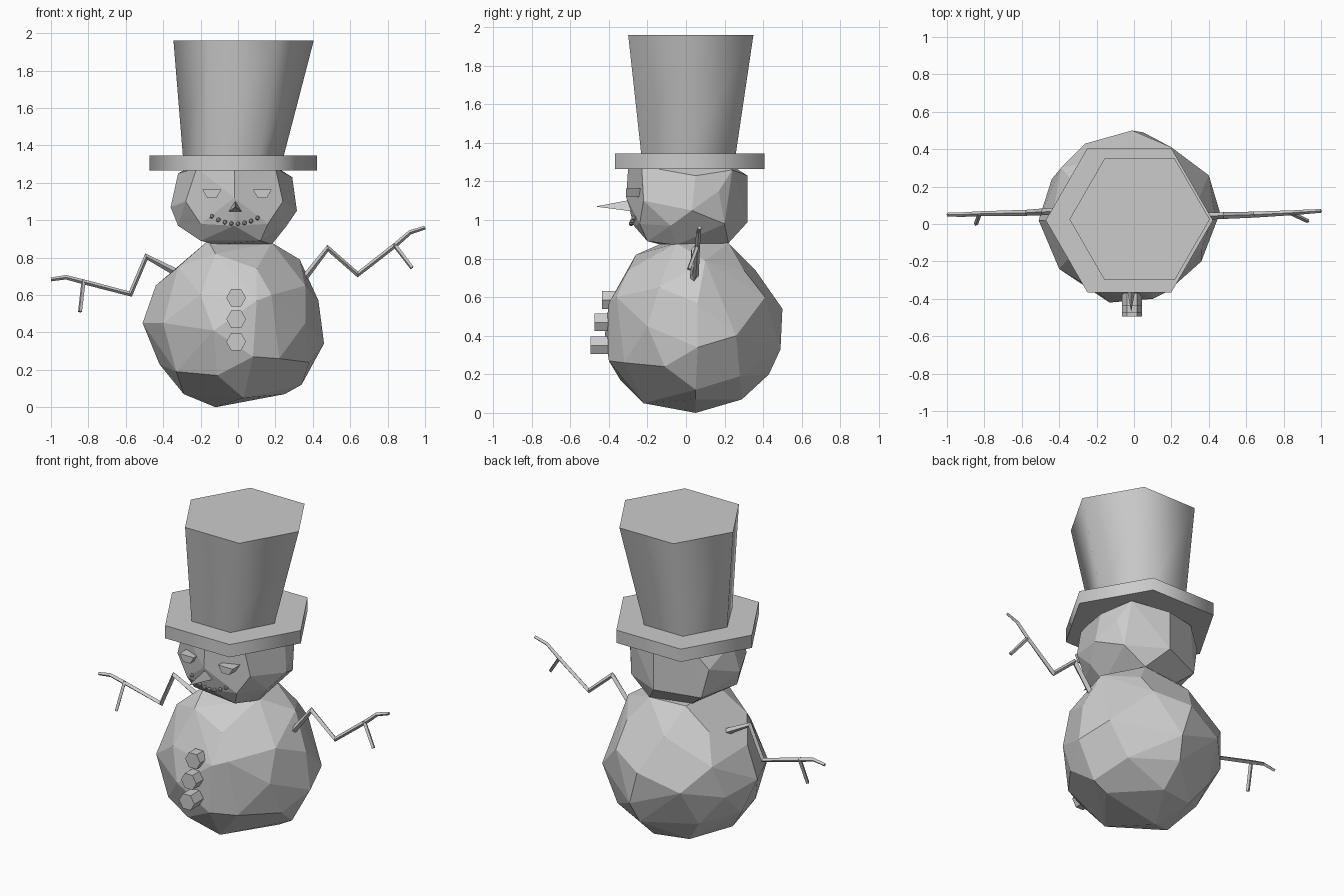
import bpy
import bmesh
from math import radians, sin, cos, pi
from mathutils import Vector, Matrix

default_cube = bpy.data.objects.get("Cube")
if default_cube:
    bpy.data.objects.remove(default_cube, do_unlink=True)

# One plain grey for everything
grey = bpy.data.materials.new("plain_grey")
grey.use_nodes = True
grey.diffuse_color = (0.6, 0.6, 0.6, 1)
grey.node_tree.nodes["Principled BSDF"].inputs["Base Color"].default_value = grey.diffuse_color


def finish(name, bm, smooth_sides=False):
    """Turn a bmesh into a named object; optionally smooth its upright faces."""
    bmesh.ops.recalc_face_normals(bm, faces=bm.faces)
    for face in bm.faces:
        face.smooth = smooth_sides and abs(face.normal.z) < 0.5
    mesh = bpy.data.meshes.new(name)
    bm.to_mesh(mesh)
    bm.free()
    mesh.materials.append(grey)
    obj = bpy.data.objects.new(name, mesh)
    bpy.context.collection.objects.link(obj)
    return obj


def faceted_ball(name, points):
    """Chiselled snowball: convex hull around a few corner points."""
    bm = bmesh.new()
    for point in points:
        bm.verts.new(point)
    bmesh.ops.convex_hull(bm, input=bm.verts)
    loose = [v for v in bm.verts if not v.link_faces]
    bmesh.ops.delete(bm, geom=loose, context='VERTS')
    bmesh.ops.dissolve_limit(bm, angle_limit=radians(6), verts=bm.verts, edges=bm.edges)
    return finish(name, bm)


def loft(name, bottom, top, smooth_sides=False):
    """Closed prism between two matching outlines."""
    bm = bmesh.new()
    low = [bm.verts.new(p) for p in bottom]
    high = [bm.verts.new(p) for p in top]
    bm.faces.new(low)
    bm.faces.new(high)
    for i in range(len(low)):
        j = (i + 1) % len(low)
        bm.faces.new((low[i], low[j], high[j], high[i]))
    return finish(name, bm, smooth_sides)


def hexagon(x, y, z, radius, stretch=1.0):
    """Level hexagon with corners pointing left and right."""
    return [Vector((x + radius * cos(i * pi / 3), y + stretch * radius * sin(i * pi / 3), z))
            for i in range(6)]


def upright(x, z, radius, y, angles):
    """Outline facing the front, corners at the given angles."""
    return [Vector((x + radius * cos(radians(a)), y, z + radius * sin(radians(a))))
            for a in angles]


def twig(name, path):
    """Square branch along (x, y, z, radius) points."""
    curve = bpy.data.curves.new(name, 'CURVE')
    curve.dimensions = '3D'
    curve.bevel_depth = 1.0
    curve.bevel_resolution = 0
    curve.use_fill_caps = True
    spline = curve.splines.new('POLY')
    spline.points.add(len(path) - 1)
    for point, (x, y, z, radius) in zip(spline.points, path):
        point.co = (x, y, z, 1)
        point.radius = radius
    spline.use_smooth = False
    curve.materials.append(grey)
    obj = bpy.data.objects.new(name, curve)
    bpy.context.collection.objects.link(obj)
    bpy.ops.object.select_all(action='DESELECT')
    obj.select_set(True)
    bpy.context.view_layer.objects.active = obj
    bpy.ops.object.convert(target='MESH')


# Body
faceted_ball("body", [
    (-.12, .05, 0), (.03, -.22, .05), (-.29, -.05, .07), (.25, .05, .07),
    (.02, .29, .07), (-.2, .25, .08),
    (-.11, -.34, .17), (.22, -.32, .26), (-.33, -.22, .19), (.34, .05, .12),
    (.28, .28, .19), (.02, .43, .2), (-.3, .3, .22), (-.42, .05, .23), (.38, -.11, .24),
    (-.13, -.42, .41), (.08, -.4, .27), (-.4, -.24, .45), (-.51, .02, .45),
    (.46, .06, .34), (.4, .26, .4), (.05, .49, .33), (-.26, .43, .45),
    (.36, -.2, .45), (-.44, .24, .4),
    (-.01, .5, .54), (.2, .41, .6), (.1, -.4, .57), (.18, -.36, .6), (-.2, -.36, .6),
    (.43, .06, .57), (-.39, .3, .6), (.36, -.14, .65), (-.44, .02, .65),
    (.1, -.3, .74), (-.32, -.15, .75), (.33, .1, .79), (.2, .3, .74),
    (-.1, .36, .74), (-.3, .2, .76), (-.12, -.26, .82),
    (-.16, -.1, .89), (.18, -.05, .88), (.1, .22, .88), (-.14, .2, .88)])

# Head
faceted_ball("head", [
    (-.12, -.12, .87), (.18, -.05, .87), (.1, .22, .88), (-.15, .15, .88),
    (-.2, -.15, .89), (.12, -.2, .89),
    (-.02, -.27, .97), (.26, -.08, .97), (.24, .2, .98), (0, .32, .99),
    (-.26, .22, .97), (-.32, -.05, .97), (-.2, -.22, .98), (.16, -.24, .98),
    (-.36, -.02, 1.07), (.315, .03, 1.05), (-.28, -.2, 1.1), (.24, -.22, 1.1),
    (-.02, -.31, 1.12), (.27, .17, 1.15), (-.3, .2, 1.15),
    (-.32, 0, 1.25), (.29, .05, 1.23), (0, .32, 1.23), (-.02, -.3, 1.27),
    (.2, -.23, 1.28), (-.22, -.23, 1.28), (.22, .24, 1.26), (-.22, .24, 1.26),
    (-.02, .02, 1.42)])

# Top hat: brim and flared, slightly leaning crown
loft("hat_brim", hexagon(-.025, .02, 1.265, .447), hexagon(-.025, .02, 1.345, .447), True)
loft("hat_crown", hexagon(-.025, .013, 1.345, .27, 1.05), hexagon(.03, .025, 1.96, .375), True)

# Half-hexagon eyes, flat side up
for side, x in (("right", -.14), ("left", .13)):
    angles = (180, 240, 300, 360)
    loft(side + "_eye", upright(x, 1.163, .05, -.31, angles),
         upright(x, 1.163, .05, -.2, angles))

# Three-sided pointed nose
bm = bmesh.new()
base = [bm.verts.new(p) for p in upright(-.015, 1.065, .045, -.26, (90, 210, 330))]
tip = bm.verts.new((-.015, -.47, 1.07))
bm.faces.new(base)
for i in range(3):
    bm.faces.new((base[i], base[(i + 1) % 3], tip))
finish("nose", bm)

# Smile of small pebbles
for i in range(8):
    x = -.14 + .035 * i
    bm = bmesh.new()
    place = Matrix.Translation((x, -.285 + 1.3 * x * x, .98 + 2.4 * (x + .01) ** 2))
    bmesh.ops.create_icosphere(bm, subdivisions=1, radius=.013, matrix=place)
    finish(f"mouth_pebble_{i + 1}", bm)

# Buttons
for name, z, front in (("top", .585, -.435), ("middle", .47, -.475), ("bottom", .35, -.495)):
    angles = range(0, 360, 60)
    loft(name + "_button", upright(-.01, z, .053, front, angles),
         upright(-.01, z, .053, -.37, angles))

# Bent branch arms, each with a side twig
twig("left_arm", [(.3, .04, .62, .02), (.48, .045, .85, .018), (.64, .05, .71, .016),
                  (.845, .06, .87, .013), (.92, .065, .935, .012), (1, .07, .96, .01)])
twig("left_arm_twig", [(.835, .06, .87, .012), (.93, .015, .745, .011)])
twig("right_arm", [(-.33, .07, .72, .02), (-.49, .065, .805, .018), (-.575, .06, .605, .016),
                   (-.825, .055, .67, .013), (-.92, .05, .695, .012), (-1, .05, .683, .01)])
twig("right_arm_twig", [(-.825, .055, .68, .012), (-.845, 0, .51, .011)])
